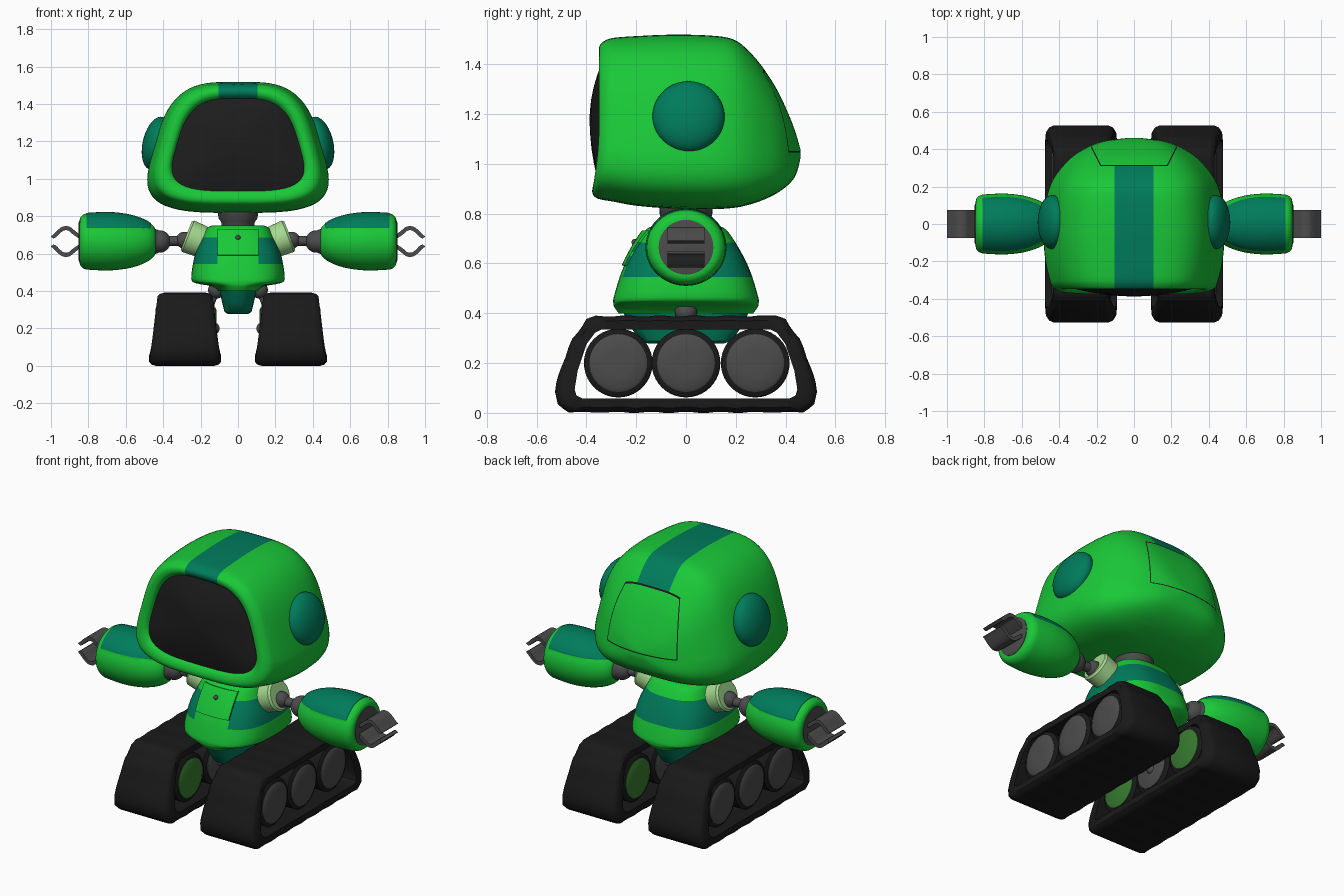
import bpy, bmesh, math
from mathutils import Vector, Matrix

if "Cube" in bpy.data.objects:
    bpy.data.objects.remove(bpy.data.objects["Cube"])


def material(name, r, g, b):
    m = bpy.data.materials.new(name)
    m.diffuse_color = (r, g, b, 1)
    m.use_nodes = True
    m.node_tree.nodes["Principled BSDF"].inputs["Base Color"].default_value = m.diffuse_color
    return m


GREEN = material("bright green", 0.01, 0.58, 0.04)
TEAL = material("teal", 0.0, 0.2, 0.105)
PALE = material("pale green", 0.38, 0.7, 0.28)
BLACK = material("rubber black", 0.01, 0.01, 0.01)
SCREEN = material("screen black", 0.012, 0.012, 0.012)
GREY = material("metal grey", 0.072, 0.072, 0.072)
OLIVE = material("olive green", 0.04, 0.2, 0.03)


def loft(bm, rings, steps=1, closed=False):
    """Skin a list of rings, smoothing between them with Catmull-Rom."""
    rings = [[Vector(p) for p in r] for r in rings]
    n = len(rings)
    full = []
    for i in range(n - 1):
        a, b, c, d = (rings[max(i - 1, 0)], rings[i], rings[i + 1], rings[min(i + 2, n - 1)])
        for s in range(steps):
            t = s / steps
            full.append([q + 0.5 * t * (r - p + t * (2 * p - 5 * q + 4 * r - u + t * (3 * (q - r) + u - p)))
                         for p, q, r, u in zip(a, b, c, d)])
    full.append(rings[-1])
    vs = [[bm.verts.new(p) for p in r] for r in full]
    m = len(vs[0])
    for i in range(len(vs) if closed else len(vs) - 1):
        a, b = vs[i], vs[(i + 1) % len(vs)]
        for j in range(m):
            k = (j + 1) % m
            bm.faces.new((a[j], a[k], b[k], b[j]))
    if not closed:
        bm.faces.new(vs[0])
        bm.faces.new(vs[-1])
    bmesh.ops.recalc_face_normals(bm, faces=bm.faces)


def lathe(bm, origin, axis, profile, steps=1, sides=40):
    """Round part: profile is (distance along axis, radius)."""
    q = Vector(axis).to_track_quat('Z', 'Y')
    loft(bm, [[Vector(origin) + q @ Vector((r * math.cos(a), r * math.sin(a), d))
               for a in (2 * math.pi * i / sides for i in range(sides))] for d, r in profile], steps)


def ball(bm, centre, r, scale=(1, 1, 1), tilt=0):
    mat = Matrix.Translation(centre) @ Matrix.Rotation(tilt, 4, 'Y') @ Matrix.Diagonal((*scale, 1))
    bmesh.ops.create_uvsphere(bm, u_segments=32, v_segments=20, radius=r, matrix=mat)


def rod(bm, a, b, r0, r1):
    a, b = Vector(a), Vector(b)
    lathe(bm, a, b - a, [(0, r0), ((b - a).length, r1)], sides=20)


def cut(bm, point, normal):
    bmesh.ops.bisect_plane(bm, geom=bm.verts[:] + bm.edges[:] + bm.faces[:], dist=1e-4,
                           plane_co=point, plane_no=normal)


def raise_panel(bm, faces, offset):
    new = bmesh.ops.extrude_face_region(bm, geom=faces)['geom']
    bmesh.ops.translate(bm, vec=offset, verts=[v for v in new if isinstance(v, bmesh.types.BMVert)])
    bmesh.ops.delete(bm, geom=[f for f in faces if f.is_valid], context='FACES')


def finish(name, bm, mats, mirror=False, angle=0.7):
    me = bpy.data.meshes.new(name)
    bm.to_mesh(me)
    bm.free()
    for m in mats:
        me.materials.append(m)
    me.shade_smooth()
    me.set_sharp_from_angle(angle=angle)
    ob = bpy.data.objects.new(name, me)
    bpy.context.collection.objects.link(ob)
    if mirror:
        ob.modifiers.new("mirror", 'MIRROR').use_mirror_merge = False


def unit_super(n, count=64):
    for i in range(count):
        a = 2 * math.pi * i / count
        c, s = math.cos(a), math.sin(a)
        yield (math.copysign(abs(c) ** (2 / n), c), math.copysign(abs(s) ** (2 / n), s))


def head_ring(y, zb, zt, hw, lip=None, n=3.5):
    lip = (0.028 if y < -0.32 else 0) if lip is None else lip
    return [(hw * (1 - 0.22 * v) * u, y - lip * max(0, -v) ** 2, (zb + zt) / 2 + v * (zt - zb) / 2)
            for u, v in unit_super(n)]


def level_ring(z, hx, hy, n=2.8):
    return [(hx * u, hy * v, z) for u, v in unit_super(n)]


# Head shell with a top stripe and an outlined hatch on the back
bm = bmesh.new()
loft(bm, [head_ring(*r) for r in (
    (-0.31, .945, 1.42, .315), (-0.325, .935, 1.43, .327), (-0.345, .91, 1.45, .345), (-0.347, .88, 1.475, .378),
    (-0.325, .86, 1.495, .405), (-0.29, .848, 1.506, .42), (-0.2, .832, 1.513, .438), (-0.05, .82, 1.519, .449),
    (0.1, .818, 1.515, .44), (0.19, .823, 1.50, .42), (0.25, .835, 1.455, .394), (0.31, .855, 1.385, .352),
    (0.37, .885, 1.29, .293), (0.42, .925, 1.18, .212), (0.445, .965, 1.11, .14), (0.459, 1.02, 1.06, .04))], 4)
GAP = .006


def in_hatch(c, g):
    return c.y > .31 + g and c.z > 1.045 + g and abs(c.x) < .18 + .5 * (c.y - .31) - g


for s in (-1, 1):
    cut(bm, (s * .105, 0, 0), (1, 0, 0))
    for g in (0, GAP):
        cut(bm, (s * (.18 - g), .31, 0), (s, -.5, 0))
for g in (0, GAP):
    cut(bm, (0, .31 + g, 0), (0, 1, 0))
    cut(bm, (0, 0, 1.045 + g), (0, 0, 1))
for f in bm.faces:
    c = f.calc_center_median()
    if abs(c.x) < .105 and c.y < .31 and c.z > 1.3:
        f.material_index = 1
    if in_hatch(c, 0) and not in_hatch(c, GAP):
        f.material_index = 2
finish("head", bm, [GREEN, TEAL, BLACK])

# Domed face screen
bm = bmesh.new()
loft(bm, [head_ring(-0.325 - 0.062 * (1 - k * k), 1.18 - .252 * k, 1.18 + .252 * k, .33 * k, .028 * k * k)
          for k in (1, .95, .85, .7, .5, .3, .1, .01)])
finish("face_screen", bm, [SCREEN])

# Ear domes
bm = bmesh.new()
ball(bm, (.437, .01, 1.19), .145, (.5, 1, 1), -.23)
finish("ear", bm, [TEAL], True)

# Neck
bm = bmesh.new()
lathe(bm, (0, 0, 0), (0, 0, 1), [(.73, .085), (.77, .09), (.79, .105), (.85, .108)])
finish("neck", bm, [GREY])

# Torso with a teal side band and raised chest plate
bm = bmesh.new()
loft(bm, [level_ring(*r) for r in (
    (.40, .105, .27), (.425, .14, .288), (.442, .225, .292), (.465, .25, .29), (.55, .24, .265),
    (.62, .222, .235), (.69, .19, .195), (.735, .168, .162), (.75, .14, .135))], 3)
for z in (.545, .59, .685, .73):
    cut(bm, (0, 0, z), (0, 0, 1))
for s in (-1, 1):
    cut(bm, (s * .11, 0, 0), (1, 0, 0))
plate = []
for f in bm.faces:
    c = f.calc_center_median()
    front = abs(c.x) < .11 and c.y < 0
    if .545 < c.z < .685 and not front:
        f.material_index = 1
    if front and .59 < c.z < .73:
        plate.append(f)
raise_panel(bm, plate, (0, -.009, .003))
finish("torso", bm, [GREEN, TEAL])

# Chest knob
bm = bmesh.new()
ball(bm, (0, -.205, .685), .014)
finish("chest_knob", bm, [GREY])

# Pelvis wedge
bm = bmesh.new()
loft(bm, [level_ring(*r) for r in ((.278, .055, .15), (.288, .072, .18), (.34, .085, .22), (.42, .102, .26))])
finish("pelvis", bm, [TEAL])

# Shoulder collars, tilted up
bm = bmesh.new()
lathe(bm, (.234, 0, .68), (.93, 0, .37), [(-.06, .085), (.035, .09), (.046, .08)])
finish("shoulder_collar", bm, [PALE], True)

# Upper arms with ball joints
bm = bmesh.new()
ball(bm, (.287, 0, .672), .045)
rod(bm, (.28, 0, .668), (.4, 0, .668), .026, .026)
ball(bm, (.42, 0, .665), .06)
rod(bm, (.42, 0, .665), (.46, 0, .665), .058, .075)
finish("upper_arm", bm, [GREY], True)

# Forearm barrels with a teal top panel
bm = bmesh.new()
lathe(bm, (0, 0, .665), (1, 0, 0), [(.44, .06), (.45, .08), (.48, .105), (.53, .128), (.6, .146), (.69, .155),
                                     (.78, .152), (.82, .147), (.842, .13), (.847, .11)], 3, 48)
for v in bm.verts:
    v.co.y *= 1.05
cut(bm, (0, 0, .735), (0, 0, 1))
for x in (.465, .81):
    cut(bm, (x, 0, 0), (1, 0, 0))
panel = [f for f in bm.faces if f.calc_center_median().z > .735 and .465 < f.calc_center_median().x < .81]
for f in panel:
    f.material_index = 1
raise_panel(bm, panel, (0, 0, .003))
finish("forearm", bm, [GREEN, TEAL], True)

# Wrist disc and two hooked claws
bm = bmesh.new()
lathe(bm, (0, 0, .665), (1, 0, 0), [(.83, .11), (.85, .11), (.852, .1)])
finish("wrist", bm, [GREY], True)
hook = [(.84, .02), (.88, .05), (.905, .069), (.935, .069), (.96, .05), (.98, .03), (.996, .02)]
bm = bmesh.new()
for s in (-1, 1):
    rings = []
    for x, z in hook:
        out = Vector((x - .92, 0, z + .01)).normalized() * .011
        c = Vector((x, 0, z))
        rings.append([(p.x, y, .665 + s * p.z) for p, y in
                      ((c - out, -.075), (c - out, .075), (c + out, .075), (c + out, -.075))])
    loft(bm, rings, 3)
for v in bm.verts:
    v.co.x = min(v.co.x, 1)
finish("claw", bm, [GREY], True)

# Tracks: cross-section swept round a closed path of (outer y, z, inner y, z)
half = [(.36, .387, .34, .335), (.398, .374, .365, .322), (.453, .297, .4, .275), (.5, .185, .435, .17),
        (.526, .085, .447, .095), (.515, .035, .44, .07), (.467, .004, .415, .058)]
path = half + [(-a, b, -c, d) for a, b, c, d in reversed(half)]
rings = []
for i, p in enumerate(path):
    q = path[(i + 1) % len(path)]
    steps = max(1, round(math.hypot(q[0] - p[0], q[1] - p[1]) / .035))
    for s in range(steps):
        oy, oz, iy, iz = (a + (b - a) * s / steps for a, b in zip(p, q))
        o, n = Vector((0, oy, oz)), Vector((0, iy, iz))
        o += (o - n).normalized() * (.004 if len(rings) % 4 < 2 else 0)
        o.z = max(o.z, 0)
        w = .192 - .045 * oz / .39
        mid = n.lerp(o, .65)
        rings.append([(.283 + x, c.y, c.z) for x, c in (
            (-w, n), (-w, mid), (-w + .012, n.lerp(o, .88)), (-w + .035, o),
            (w - .035, o), (w - .012, n.lerp(o, .88)), (w, mid), (w, n))])
bm = bmesh.new()
loft(bm, rings, closed=True)
finish("track", bm, [BLACK], True)

# Wheels: tyres, outer hubs and inner caps
tyre, hub, cap = bmesh.new(), bmesh.new(), bmesh.new()
for y in (-.272, 0, .278):
    at = ((0, y, .2), (1, 0, 0))
    lathe(tyre, *at, [(.125, .126), (.135, .138), (.42, .138), (.43, .126)])
    lathe(hub, *at, [(.41, .116), (.433, .116), (.44, .105), (.442, .05)])
    lathe(cap if y else hub, *at, [(.14, .112), (.121, .112), (.115, .1)])
finish("wheel_tyre", tyre, [BLACK], True)
finish("wheel_hub", hub, [GREY], True)
finish("wheel_inner_cap", cap, [OLIVE], True)

# Leg struts from pelvis to the middle wheels
bm = bmesh.new()
ball(bm, (.115, 0, .405), .045)
rod(bm, (.12, 0, .4), (.165, 0, .28), .022, .018)
ball(bm, (.13, 0, .2), .032)
finish("leg_strut", bm, [GREY], True)
